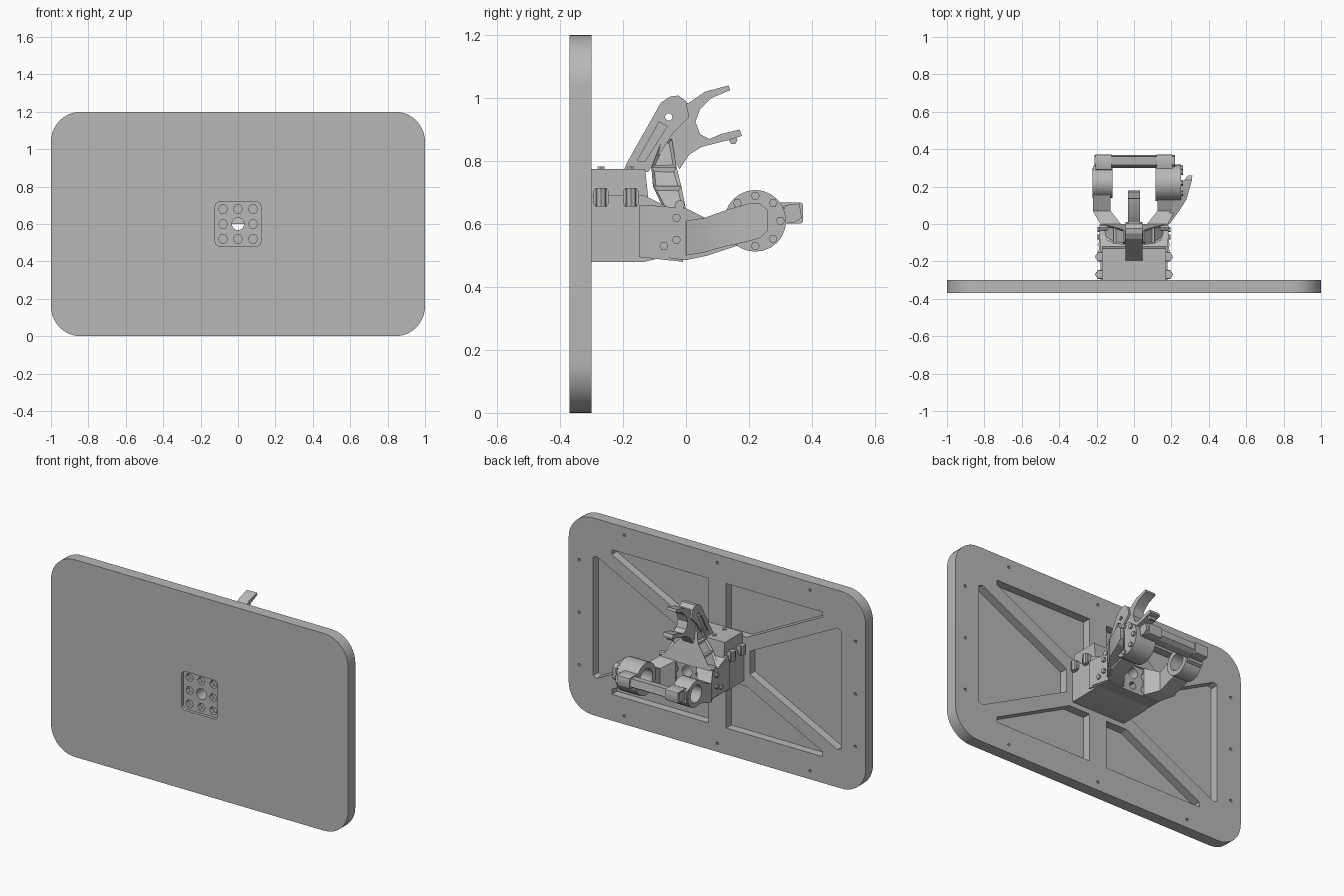
import bpy, bmesh, math
from mathutils import Vector

cube = bpy.data.objects.get("Cube")
if cube:
    bpy.data.objects.remove(cube)

GREY = (0.48, 0.48, 0.48, 1)
mat = bpy.data.materials.new("plain grey")
mat.use_nodes = True
mat.diffuse_color = GREY
mat.node_tree.nodes["Principled BSDF"].inputs["Base Color"].default_value = GREY
parts = []


def place(axis, p, t):
    """Put a 2D profile point at offset t along the given axis."""
    return {"x": (t, p[0], p[1]), "y": (p[0], t, p[1]), "z": (p[0], p[1], t)}[axis]


def loft(bm, rings):
    """Skin a closed solid through rings of equal length."""
    loops = [[bm.verts.new(p) for p in ring] for ring in rings]
    faces = [bm.faces.new(loops[0]), bm.faces.new(loops[-1])]
    n = len(loops[0])
    for a, b in zip(loops, loops[1:]):
        for i in range(n):
            j = (i + 1) % n
            faces.append(bm.faces.new((a[i], a[j], b[j], b[i])))
    bmesh.ops.recalc_face_normals(bm, faces=faces)
    return faces


def prism(bm, pts, axis, a, b):
    return loft(bm, [[place(axis, p, a) for p in pts], [place(axis, p, b) for p in pts]])


def circle(u, v, r, n=24):
    return [(u + r * math.cos(2 * math.pi * i / n), v + r * math.sin(2 * math.pi * i / n)) for i in range(n)]


def rect(u, v, hu, hv, r, n=10):
    """Rounded rectangle."""
    pts = []
    for k, (su, sv) in enumerate([(1, 1), (-1, 1), (-1, -1), (1, -1)]):
        for i in range(n + 1):
            t = math.pi / 2 * (k + i / n)
            pts.append((u + su * (hu - r) + r * math.cos(t), v + sv * (hv - r) + r * math.sin(t)))
    return pts


def box_rings(sections):
    """Sections along y: (y, x0, x1, z0, z1)."""
    return [[(x0, y, z0), (x1, y, z0), (x1, y, z1), (x0, y, z1)] for y, x0, x1, z0, z1 in sections]


def make(name, bm, keep=True):
    me = bpy.data.meshes.new(name)
    bm.to_mesh(me)
    bm.free()
    ob = bpy.data.objects.new(name, me)
    bpy.context.collection.objects.link(ob)
    if keep:
        me.materials.append(mat)
        parts.append(ob)
    return ob


def cut(obs, bm):
    """Subtract one set of cutters from several parts."""
    cutter = make("cutter", bm, False)
    cutter.hide_render = True
    for ob in obs:
        mod = ob.modifiers.new("cut", "BOOLEAN")
        mod.operation, mod.solver, mod.object = "DIFFERENCE", "EXACT", cutter
        dg = bpy.context.evaluated_depsgraph_get()
        ob.data = bpy.data.meshes.new_from_object(ob.evaluated_get(dg))
        ob.modifiers.clear()
    bpy.data.objects.remove(cutter)


def single(name, pts, axis, a, b):
    bm = bmesh.new()
    prism(bm, pts, axis, a, b)
    return make(name, bm)


# Panel with ribbed back, edge holes and a front recess
panel = single("panel", rect(0, 0.6, 1, 0.6, 0.16), "y", -0.37, -0.30)
bm = bmesh.new()
side_pocket = [(0.22, 0.07), (0.81, 0.37), (0.835, 0.36), (0.835, -0.36), (0.81, -0.37), (0.22, -0.07)]
end_pocket = [(0.06, 0.15), (0.2, 0.15), (0.71, 0.41), (0.71, 0.44), (0.06, 0.44)]
for sx in (1, -1):
    prism(bm, [(sx * x, 0.6 + z) for x, z in side_pocket], "y", -0.35, -0.2)
    for sz in (1, -1):
        prism(bm, [(sx * x, 0.6 + sz * z) for x, z in end_pocket], "y", -0.35, -0.2)
edge_holes = [(sx * 0.93, z) for sx in (1, -1) for z in (0.28, 0.6, 0.92)]
edge_holes += [(x, z) for x in (-0.625, 0, 0.625) for z in (0.05, 1.15)]
for x, z in edge_holes:
    prism(bm, circle(x, z, 0.009, 8), "y", -0.32, -0.2)
cut([panel], bm)

grid = [(x, 0.6 + z) for x in (-0.08, 0, 0.08) for z in (-0.08, 0, 0.08) if x or z]
bm = bmesh.new()
prism(bm, rect(0, 0.6, 0.122, 0.118, 0.025, 5), "y", -0.45, -0.352)
cut([panel], bm)
bm = bmesh.new()
for x, z in grid:
    prism(bm, circle(x, z, 0.025, 6), "y", -0.4, -0.325)
cut([panel], bm)

# Housing behind the panel, with the rear wall of the lower bracket
housing = single("housing", [(-0.30, 0.48), (-0.13, 0.48), (-0.05, 0.5), (-0.05, 0.65), (-0.13, 0.69), (-0.30, 0.69)],
                 "x", -0.18, 0.18)
cover = single("housing_cover", [(-0.30, 0.685), (-0.12, 0.685), (-0.13, 0.775), (-0.30, 0.775)], "x", -0.17, 0.17)
bm = bmesh.new()
loft(bm, box_rings([(-0.15, -0.19, 0.19, 0.495, 0.66), (-0.01, -0.175, 0.175, 0.48, 0.65)]))
wall = make("bracket_wall", bm)
bm = bmesh.new()
for x, z in grid:
    prism(bm, circle(x, z, 0.024, 6), "y", -0.06, 0.1)
cut([wall], bm)
bm = bmesh.new()
prism(bm, circle(0, 0.6, 0.033, 16), "y", -0.5, 0.1)
cut([panel, housing, wall], bm)

# Clamps along the housing seam, and cover screws
bm = bmesh.new()
for s in (1, -1):
    for y in (-0.27, -0.175):
        prism(bm, rect(y, 0.685, 0.025, 0.025, 0.008, 2), "x", s * 0.16, s * 0.195)
        prism(bm, circle(s * 0.19, y, 0.018, 8), "z", 0.655, 0.715)
        prism(bm, circle(s * 0.07, y + 0.0, 0.012, 6), "z", 0.77, 0.782)
make("seam_clamps", bm)

# Bracket arms, with end bosses
arm = [(-0.12, 0.09, 0.19, 0.5, 0.66), (0, 0.07, 0.18, 0.485, 0.65), (0.07, 0.125, 0.22, 0.5, 0.615),
       (0.16, 0.125, 0.22, 0.53, 0.655), (0.23, 0.125, 0.22, 0.55, 0.68), (0.31, 0.125, 0.22, 0.585, 0.655)]
arm_parts = []
for s, side, r in ((1, "left", 0.098), (-1, "right", 0.08)):
    bm = bmesh.new()
    loft(bm, box_rings([(y, s * a, s * b, c, d) for y, a, b, c, d in arm]))
    arm_parts.append(make(side + "_arm", bm))
    arm_parts.append(single(side + "_boss", circle(0.22, 0.61, r), "x", s * 0.115, s * 0.222))
bm = bmesh.new()
prism(bm, circle(0.22, 0.61, 0.062), "x", 0.05, 0.19)
prism(bm, circle(0.22, 0.61, 0.052), "x", -0.4, -0.05)
cut(arm_parts, bm)

# Cross bar joining the arm ends
single("cross_bar", [(0.30, 0.60), (0.345, 0.605), (0.368, 0.62), (0.36, 0.665), (0.315, 0.66)], "x", -0.21, 0.22)
bm = bmesh.new()
for s in (1, -1):
    prism(bm, rect(0.33, 0.635, 0.042, 0.034, 0.01, 2), "x", s * 0.12, s * 0.205)
make("cross_bar_lugs", bm)

# Drive disc with a ring of bolts, and the link outside it
single("drive_disc", circle(0.22, 0.61, 0.098), "x", 0.215, 0.25)
bm = bmesh.new()
for y, z in circle(0.22, 0.61, 0.08, 8):
    prism(bm, circle(y, z, 0.014, 6), "x", 0.24, 0.262)
make("disc_bolts", bm)
bm = bmesh.new()
loft(bm, box_rings([(0.0, 0.16, 0.19, 0.5, 0.61), (0.06, 0.19, 0.235, 0.51, 0.62), (0.13, 0.22, 0.28, 0.53, 0.645),
                    (0.2, 0.23, 0.3, 0.545, 0.665), (0.235, 0.27, 0.31, 0.555, 0.665), (0.26, 0.29, 0.312, 0.58, 0.645)]))
make("side_link", bm)
bm = bmesh.new()
for s in (1, -1):
    for y, z in ((-0.03, 0.55), (-0.03, 0.62), (-0.07, 0.53)):
        prism(bm, circle(y, z, 0.014, 6), "x", s * 0.17, s * 0.195)
make("bracket_bolts", bm)

# Upper jaw: sloping arm and forked claw
jaw_arm = single("jaw_arm", [(-0.2, 0.765), (-0.19, 0.79), (-0.08, 0.985), (-0.05, 1.005), (-0.025, 1.008), (0, 0.99),
                             (0.01, 0.94), (-0.04, 0.89), (-0.12, 0.765)], "x", -0.045, 0.045)
bm = bmesh.new()
for s in (1, -1):
    prism(bm, [(-0.155, 0.8), (-0.13, 0.8), (-0.06, 0.91), (-0.085, 0.925)], "x", s * 0.033, s * 0.1)
prism(bm, circle(-0.055, 0.94, 0.012, 10), "x", -0.1, 0.1)
cut([jaw_arm], bm)
single("claw", [(-0.02, 0.98), (0.01, 0.985), (0.06, 1.02), (0.135, 1.04), (0.14, 1.025), (0.08, 1.0), (0.045, 0.965),
                (0.03, 0.925), (0.045, 0.885), (0.075, 0.87), (0.11, 0.885), (0.17, 0.9), (0.178, 0.88), (0.13, 0.865),
                (0.05, 0.845), (0.01, 0.82), (-0.02, 0.775), (-0.06, 0.83), (-0.05, 0.9)], "x", -0.033, 0.033)
single("claw_screw", circle(0.15, 0.867, 0.014, 6), "x", -0.02, 0.02)

# Flared web carrying the jaw down to the bracket wall
web = [(0.87, -0.075, -0.045, 0.042), (0.78, -0.11, -0.03, 0.06), (0.72, -0.105, -0.015, 0.11), (0.645, -0.07, 0, 0.175)]
bm = bmesh.new()
faces = loft(bm, [[(-x, a, z), (x, a, z), (x, b, z), (-x, b, z)] for z, a, b, x in web])
flanks = [f for f in faces if abs(f.calc_center_median().x) > 0.03]
bmesh.ops.inset_individual(bm, faces=flanks, thickness=0.014, depth=-0.01)
make("jaw_web", bm)
bm = bmesh.new()
for s in (1, -1):
    prism(bm, circle(-0.02, 0.66, 0.016, 8), "x", s * 0.14, s * 0.185)
make("web_pivots", bm)

# Crisp edges with smooth rounds
for ob in bpy.context.view_layer.objects:
    ob.select_set(ob in parts)
bpy.context.view_layer.objects.active = panel
bpy.ops.object.shade_smooth_by_angle(angle=0.4)
